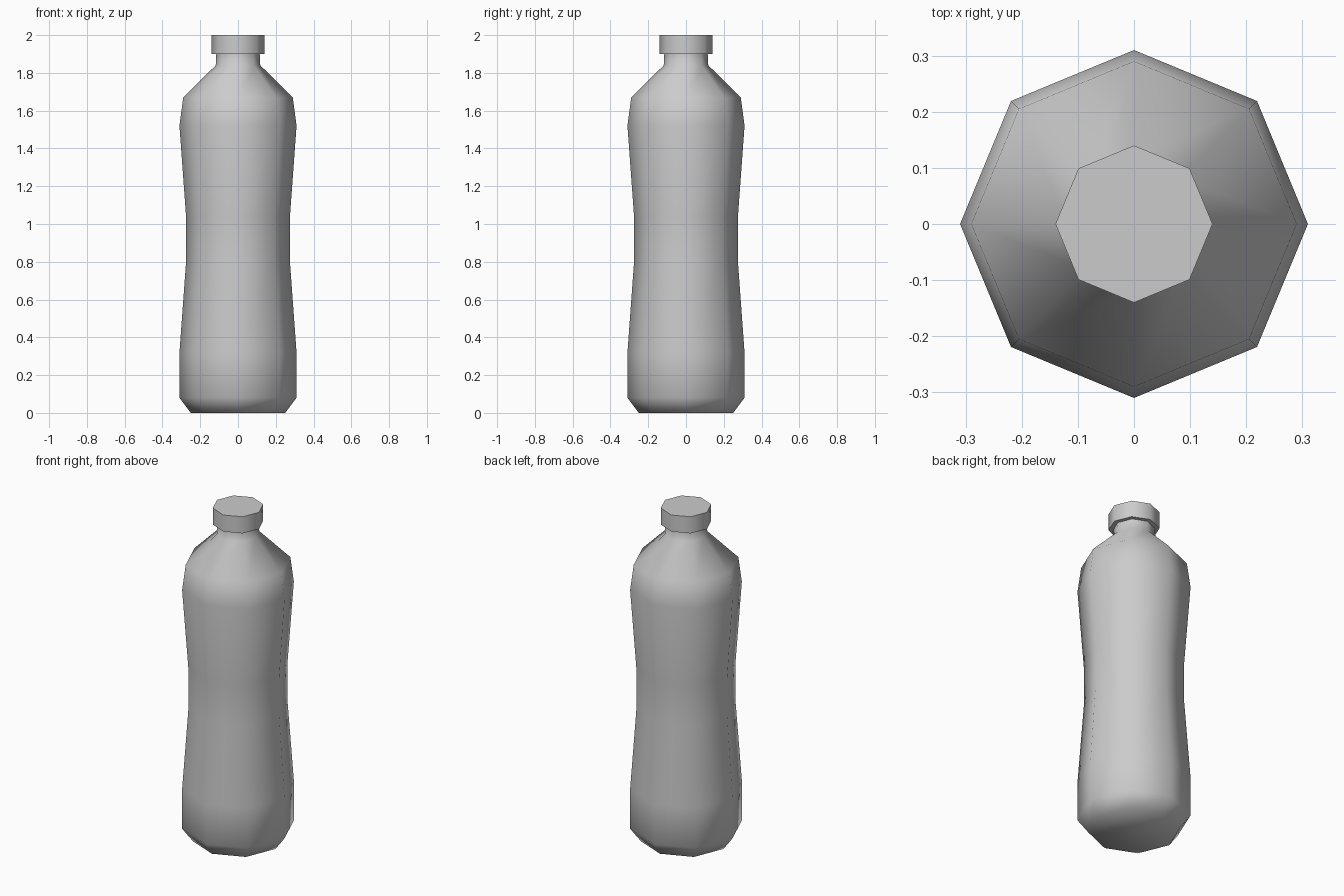
import bpy, bmesh, math

cube = bpy.data.objects.get("Cube")
if cube:
    bpy.data.objects.remove(cube, do_unlink=True)

SIDES = 8

grey = bpy.data.materials.new("light_grey")
grey.use_nodes = True
colour = (0.6, 0.6, 0.6, 1)
grey.diffuse_color = colour
grey.node_tree.nodes["Principled BSDF"].inputs["Base Color"].default_value = colour


def lathe(name, profile, cap_bottom=True, cap_top=True):
    """Turn a (radius, height) profile into an eight-sided solid."""
    bm = bmesh.new()
    rings = []
    for r, z in profile:
        angles = [2 * math.pi * i / SIDES for i in range(SIDES)]
        rings.append([bm.verts.new((r * math.cos(a), r * math.sin(a), z)) for a in angles])
    for low, high in zip(rings, rings[1:]):
        for i in range(SIDES):
            j = (i + 1) % SIDES
            bm.faces.new((low[i], low[j], high[j], high[i]))
    if cap_bottom:
        bm.faces.new(rings[0][::-1])
    if cap_top:
        bm.faces.new(rings[-1])
    mesh = bpy.data.meshes.new(name)
    bm.to_mesh(mesh)
    bm.free()
    mesh.materials.append(grey)
    obj = bpy.data.objects.new(name, mesh)
    bpy.context.collection.objects.link(obj)
    bpy.ops.object.select_all(action="DESELECT")
    obj.select_set(True)
    bpy.context.view_layer.objects.active = obj
    bpy.ops.object.shade_smooth_by_angle(angle=math.radians(60))
    return obj


# Body: chamfered base, narrow grip, sloping shoulder and neck
lathe("bottle_body", [
    (0.25, 0.0), (0.31, 0.08), (0.31, 0.32), (0.275, 0.8), (0.275, 1.04),
    (0.31, 1.52), (0.29, 1.67), (0.118, 1.84), (0.115, 1.9),
], cap_top=False)

# Screw cap, wider than the neck
lathe("bottle_cap", [(0.14, 1.9), (0.14, 2.0)])
